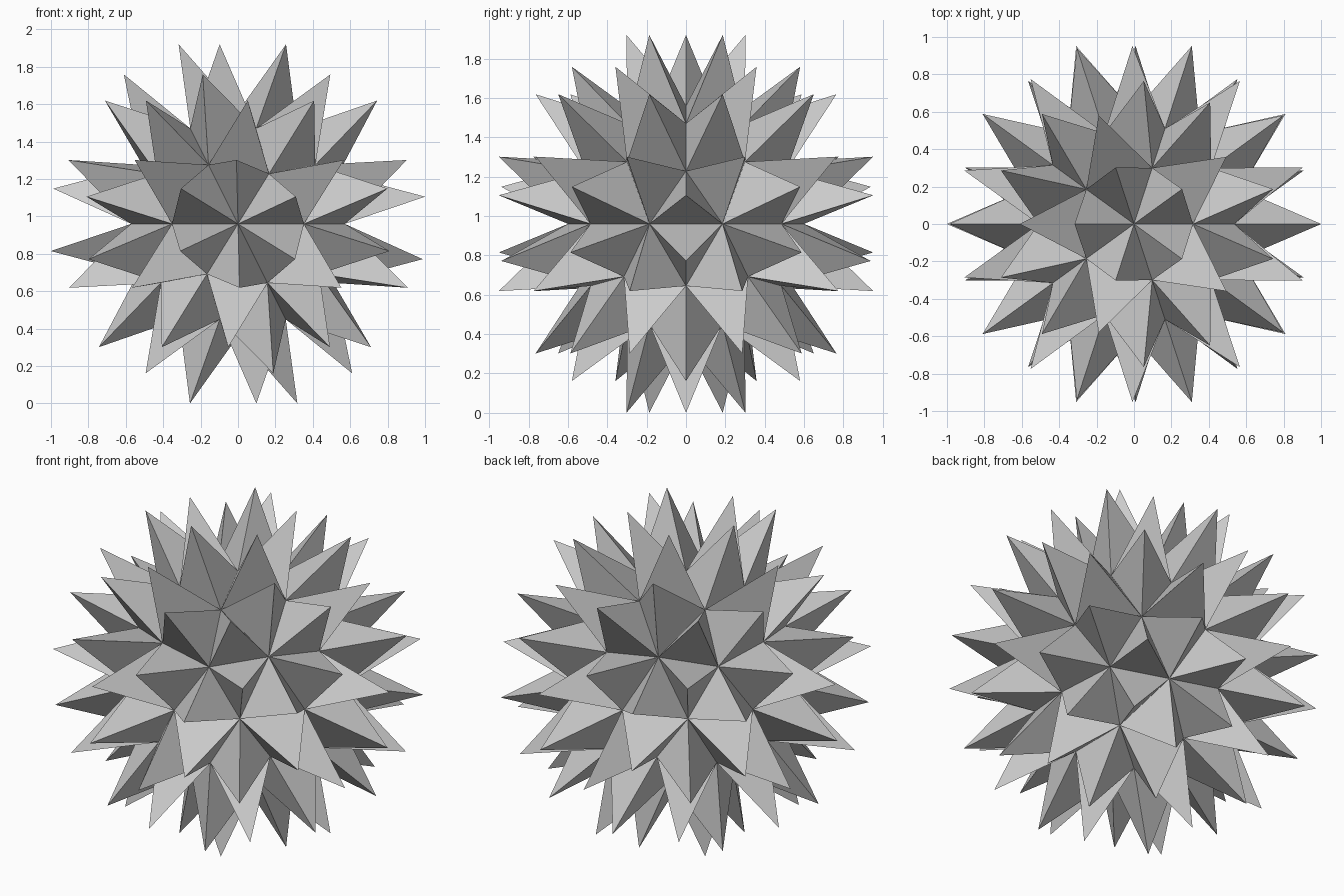
import bpy, bmesh
from mathutils import Vector

if "Cube" in bpy.data.objects:
    bpy.data.objects.remove(bpy.data.objects["Cube"])

BASE_RADIUS = 0.60    # sphere through the valleys between spikes
SPIKE_HEIGHT = 0.445  # height of each spike above its base triangle

# 80-sided icosphere core
bm = bmesh.new()
bmesh.ops.create_icosphere(bm, subdivisions=2, radius=BASE_RADIUS)
bm.normal_update()

# Raise a three-sided spike on every triangle
for face in list(bm.faces):
    tip = face.calc_center_median() + face.normal * SPIKE_HEIGHT
    bmesh.ops.poke(bm, faces=[face])["verts"][0].co = tip

# Stand it on the ground
lowest = min(v.co.z for v in bm.verts)
bmesh.ops.translate(bm, verts=bm.verts[:], vec=Vector((0, 0, -lowest)))
bmesh.ops.recalc_face_normals(bm, faces=bm.faces[:])

mesh = bpy.data.meshes.new("spiky_ball")
bm.to_mesh(mesh)
bm.free()
bpy.context.collection.objects.link(bpy.data.objects.new("spiky_ball", mesh))
